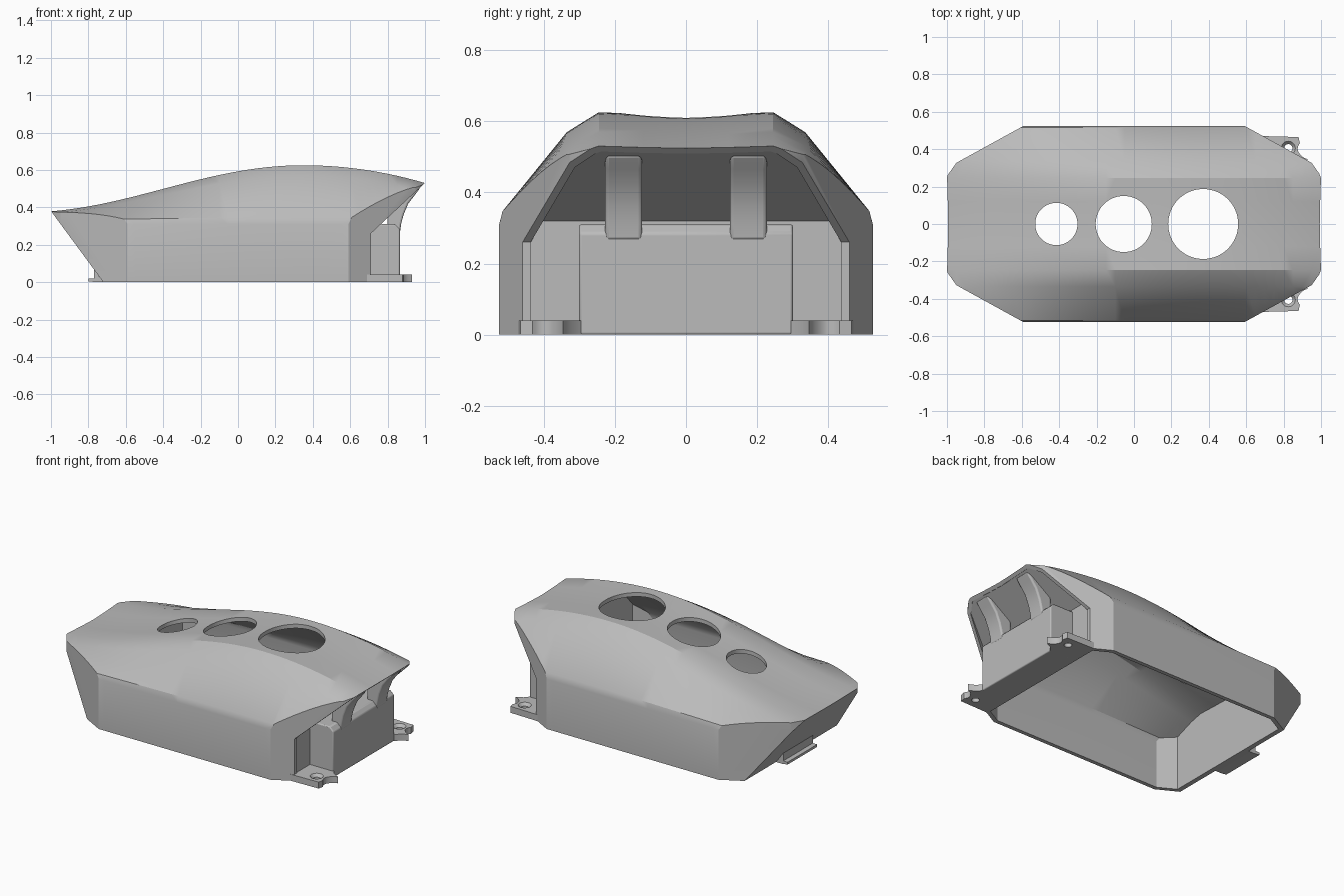
import bpy, bmesh, math
from mathutils import Vector

cube = bpy.data.objects.get("Cube")
if cube:
    bpy.data.objects.remove(cube, do_unlink=True)

grey = bpy.data.materials.new("plain grey")
grey.use_nodes = True
grey.diffuse_color = (0.5, 0.5, 0.5, 1)
grey.node_tree.nodes["Principled BSDF"].inputs["Base Color"].default_value = (0.5, 0.5, 0.5, 1)


def finish(bm, name):
    bmesh.ops.recalc_face_normals(bm, faces=bm.faces)
    mesh = bpy.data.meshes.new(name)
    bm.to_mesh(mesh)
    bm.free()
    mesh.materials.append(grey)
    obj = bpy.data.objects.new(name, mesh)
    bpy.context.collection.objects.link(obj)
    return obj


def smooth(obj, angle=28):
    bpy.ops.object.select_all(action='DESELECT')
    obj.select_set(True)
    bpy.context.view_layer.objects.active = obj
    bpy.ops.object.shade_smooth_by_angle(angle=math.radians(angle))


def carve(obj, cutter):
    mod = obj.modifiers.new("cut", 'BOOLEAN')
    mod.operation, mod.solver, mod.object = 'DIFFERENCE', 'EXACT', cutter
    bpy.context.view_layer.objects.active = obj
    bpy.ops.object.modifier_apply(modifier=mod.name)
    bpy.data.objects.remove(cutter, do_unlink=True)


def prism(name, outline, lo, hi, axis):
    """Extrude a 2D outline: (x, z) along y, or (x, y) along z."""
    bm = bmesh.new()
    place = (lambda p, d: (p[0], d, p[1])) if axis == 'y' else (lambda p, d: (p[0], p[1], d))
    face = bm.faces.new([bm.verts.new(place(p, lo)) for p in outline])
    ext = bmesh.ops.extrude_face_region(bm, geom=[face])
    verts = [g for g in ext["geom"] if isinstance(g, bmesh.types.BMVert)]
    bmesh.ops.translate(bm, verts=verts, vec=place((0, 0), hi - lo))
    return finish(bm, name)


def cylinder(name, x, y, r, lo, hi, r_top=None):
    bm = bmesh.new()
    bmesh.ops.create_cone(bm, cap_ends=True, segments=64, radius1=r, radius2=r_top or r, depth=hi - lo)
    bmesh.ops.translate(bm, verts=bm.verts, vec=(x, y, (lo + hi) / 2))
    return finish(bm, name)


def bevel(obj, width, segments=3):
    mod = obj.modifiers.new("soft edges", 'BEVEL')
    mod.width, mod.segments = width, segments
    smooth(obj, 40)


def roof(x):
    if x < 0.35:
        return 0.3725 + 0.2525 * (0.5 + 0.5 * math.cos(math.pi * (0.35 - x) / 1.5))
    return 0.625 - 0.225 * (x - 0.35) ** 2


def hull(name, t, bottom, planes):
    """Lofted body inset by t, trimmed by planes (point, outward normal)."""
    bm = bmesh.new()
    rings = []
    for i in range(45):
        x = -1.1 + 0.05 * i
        h = roof(x)
        rise = h - 0.33
        half = [(0.525 - t, bottom), (0.525 - t, 0.31 - t * 0.5), (0.515 - t, 0.33 + rise * 0.06 - t * 0.6),
                (0.335 - t * 0.6, 0.33 + rise * 0.81 - t), (0.245 - t * 0.3, h - t), (0.12, h - 0.005 - t)]
        ring = half + [(0, h - 0.008 - t)] + [(-y, z) for y, z in reversed(half)]
        rings.append([bm.verts.new((x, y, z)) for y, z in ring])
    n = len(rings[0])
    for a, b in zip(rings, rings[1:]):
        for j in range(n):
            bm.faces.new((a[j], a[(j + 1) % n], b[(j + 1) % n], b[j]))
    bm.faces.new(rings[0])
    bm.faces.new(rings[-1])
    # plan chamfers at the four corners, then the small tip chamfers
    corners = []
    for sx in (-1, 1):
        for sy in (-1, 1):
            for px, py, nx, ny in ((0.59, 0.525, 0.55, 1), (0.955, 0.32, 1, 0.7)):
                nrm = Vector((sx * nx, sy * ny, 0)).normalized()
                corners.append((Vector((sx * px, sy * py, 0)) - nrm * t, nrm))
    for co, no in corners + planes:
        bmesh.ops.bisect_plane(bm, geom=bm.verts[:] + bm.edges[:] + bm.faces[:], dist=1e-5,
                               plane_co=co, plane_no=no, clear_outer=True)
        bmesh.ops.holes_fill(bm, edges=[e for e in bm.edges if e.is_boundary], sides=0)
    return finish(bm, name)


# Main shell with a raked nose and an overhanging hood
shell = hull("shell", 0, 0, [((-0.72, 0, 0), (-0.38, 0, -0.28)), ((1, 0, 0), (1, 0, 0))])
carve(shell, prism("hood_cut", [(0.71, -0.1), (0.71, 0.26), (1.02, 0.549), (1.3, 0.56), (1.3, -0.1)], -1, 1, 'y'))
carve(shell, hull("hood_recess", 0.02, 0.04, [((0.705, 0, 0), (-1, 0, 0)),
                                              ((0.705, 0, 0.32), (-0.19, 0, 0.27))]))
carve(shell, hull("cavity", 0.025, -0.1, [((-0.69, 0, 0), (-1, 0, 0)), ((0.68, 0, 0), (1, 0, 0))]))

# Three round openings in the roof
for x, r in ((-0.415, 0.113), (-0.055, 0.15), (0.37, 0.187)):
    carve(shell, cylinder("opening", x, 0, r, 0.3, 0.8))
smooth(shell)

# Rear block under the hood
block = prism("rear_block", [(0.69, 0), (0.865, 0), (0.865, 0.285), (0.84, 0.31), (0.69, 0.31)], -0.3, 0.3, 'y')
bevel(block, 0.006, 2)

# Curved gussets that hold up the hood
gusset = [(0.8, 0.26), (0.866, 0.265), (0.872, 0.31), (0.885, 0.36), (0.91, 0.42),
          (0.945, 0.465), (0.975, 0.505), (0.93, 0.49), (0.8, 0.42)]
for side, y in (("left", 0.175), ("right", -0.175)):
    bevel(prism(side + "_gusset", gusset, y - 0.052, y + 0.052, 'y'), 0.01)

# Mounting ears with a countersunk hole and a hollowed end
for side, s in (("front", -1), ("back", 1)):
    bite = [(0.93 - 0.055 * math.sin(a) ** 0.7, 0.345 + 0.115 * a / math.pi * 1.0)
            for a in [math.pi * k / 12 for k in range(1, 12)]]
    outline = [(0.69, 0.29), (0.86, 0.29), (0.89, 0.325), (0.93, 0.345)] + bite[:9] + [(0.88, 0.465), (0.69, 0.47)]
    ear = prism(side + "_ear", [(x, s * y) for x, y in outline], 0, 0.04, 'z')
    carve(ear, cylinder("screw_hole", 0.825, s * 0.405, 0.022, -0.02, 0.06))
    carve(ear, cylinder("countersink", 0.825, s * 0.405, 0.015, 0.015, 0.045, 0.042))
    smooth(ear)

# Latch tab at the nose
latch = [(-0.71, 0.0), (-0.76, 0.0), (-0.8, 0.005), (-0.8, 0.02), (-0.77, 0.02), (-0.77, 0.09), (-0.755, 0.09),
         (-0.745, 0.03), (-0.71, 0.03)]
smooth(prism("nose_latch", latch, -0.145, 0.145, 'y'))
